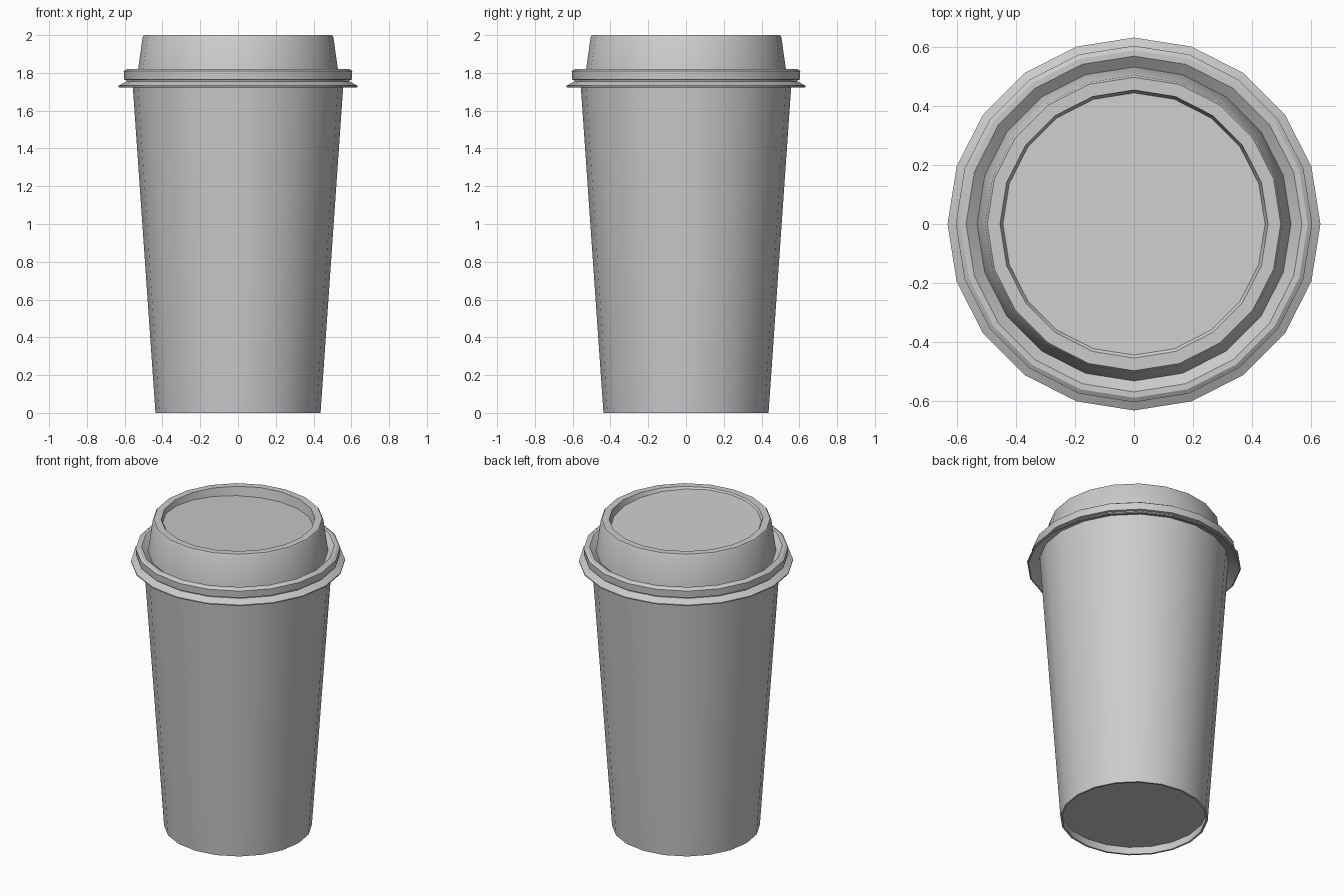
import bpy, bmesh, math

if "Cube" in bpy.data.objects:
    bpy.data.objects.remove(bpy.data.objects["Cube"])

SIDES = 20


def lathe(name, profile, cap_start=False, cap_end=False):
    """Spin an (r, z) profile around z; the profile order gives outward faces."""
    bm = bmesh.new()
    rings = []
    for r, z in profile:
        rings.append([bm.verts.new((r * math.cos(math.tau * i / SIDES),
                                    r * math.sin(math.tau * i / SIDES), z))
                      for i in range(SIDES)])
    for a, b in zip(rings, rings[1:]):
        for i in range(SIDES):
            j = (i + 1) % SIDES
            bm.faces.new((a[i], a[j], b[j], b[i]))
    if cap_start:
        bm.faces.new(rings[0][::-1])
    if cap_end:
        bm.faces.new(rings[-1])
    me = bpy.data.meshes.new(name)
    bm.to_mesh(me)
    bm.free()
    ob = bpy.data.objects.new(name, me)
    bpy.context.collection.objects.link(ob)
    bpy.ops.object.select_all(action='DESELECT')
    ob.select_set(True)
    bpy.context.view_layer.objects.active = ob
    bpy.ops.object.shade_smooth_by_angle(angle=math.radians(30))
    return ob


# Tapered paper cup with a recessed base
lathe("cup", [(0.43, 0.05), (0.425, 0.0), (0.437, 0.0), (0.56, 1.77)],
      cap_start=True)

# Lid: flared skirt, snap ring, groove, raised collar and sunken top
lid = lathe("lid", [
    (0.56, 1.755), (0.585, 1.745), (0.625, 1.722), (0.633, 1.725), (0.633, 1.732),
    (0.59, 1.755), (0.59, 1.762), (0.603, 1.765), (0.605, 1.81),
    (0.59, 1.82), (0.57, 1.82), (0.533, 1.79),
    (0.505, 1.99), (0.498, 2.0), (0.455, 2.0), (0.445, 1.965)],
    cap_end=True)

# Slope the sunken top: deeper at the back than at the front
for v in lid.data.vertices:
    if abs(v.co.z - 1.965) < 1e-4:
        v.co.z -= 0.06 * v.co.y
